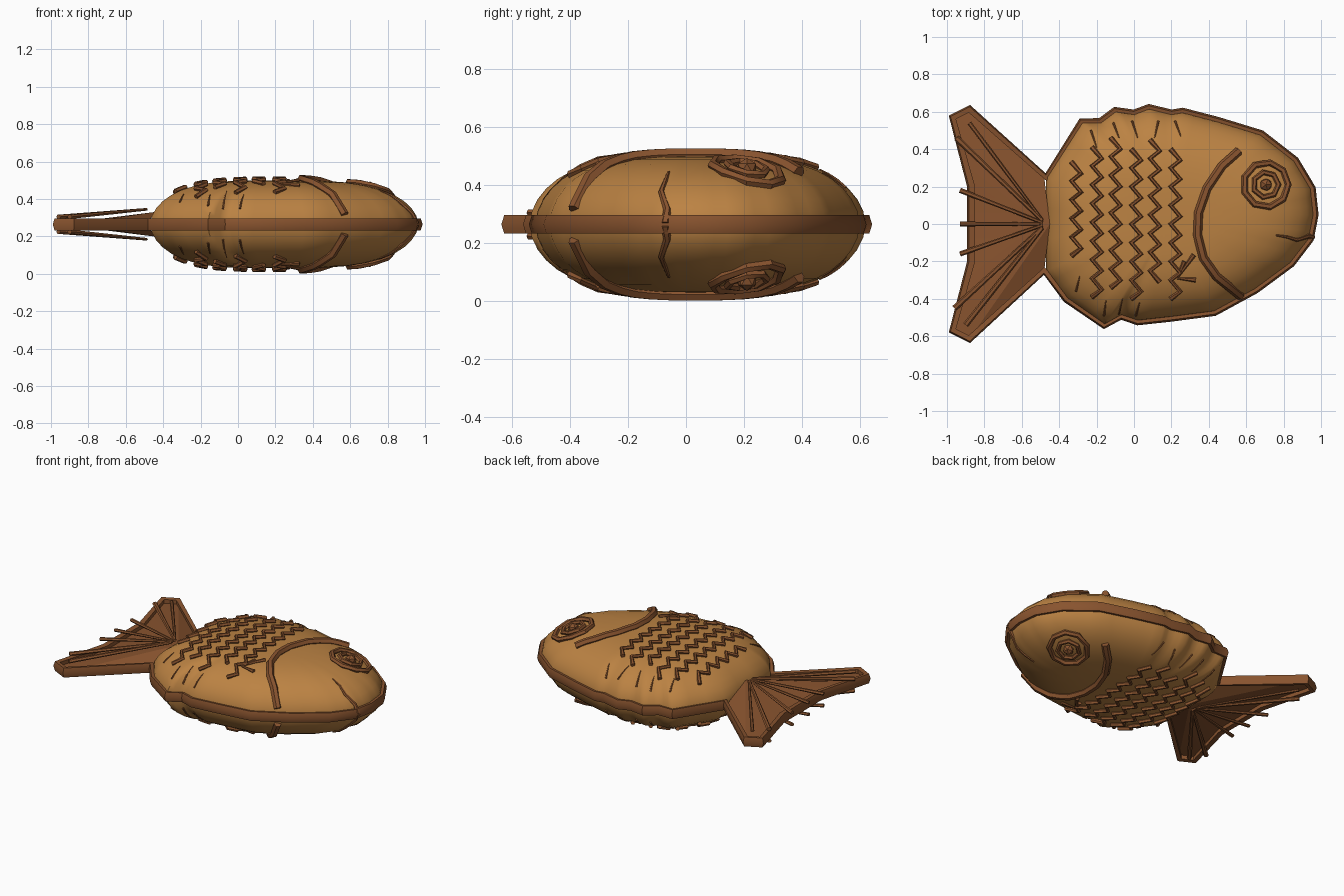
import bpy, bmesh, math
from mathutils import Vector

if "Cube" in bpy.data.objects:
    bpy.data.objects.remove(bpy.data.objects["Cube"])

MID, BULGE = 0.265, 0.235
CENTRE = Vector((0.2, 0.03))
BODY = [(-.47, .25), (-.28, .545), (-.18, .545), (-.10, .605), (0, .59), (.08, .62), (.2, .59), (.26, .6),
        (.45, .55), (.68, .48), (.86, .34), (.95, .19), (.965, .05), (.94, -.08), (.84, -.21), (.65, -.35),
        (.43, -.47), (.2, -.50), (.02, -.52), (-.07, -.49), (-.16, -.54), (-.36, -.40), (-.47, -.25)]
TAIL = [(-.48, -.25), (-.88, -.615), (-.97, -.57), (-.87, -.2), (-.87, .2), (-.97, .57), (-.88, .615), (-.48, .25)]


def material(name, rgb):
    m = bpy.data.materials.new(name)
    m.diffuse_color = (*rgb, 1)
    m.use_nodes = True
    m.node_tree.nodes["Principled BSDF"].inputs["Base Color"].default_value = m.diffuse_color
    return m


GOLD = material("golden_crust", (.50, .225, .056))
BROWN = material("toasted_brown", (.25, .088, .028))


def finish(name, bm, mat, angle=40):
    bmesh.ops.recalc_face_normals(bm, faces=bm.faces)
    me = bpy.data.meshes.new(name)
    bm.to_mesh(me)
    bm.free()
    me.materials.append(mat)
    ob = bpy.data.objects.new(name, me)
    bpy.context.collection.objects.link(ob)
    bpy.context.view_layer.objects.active = ob
    ob.select_set(True)
    bpy.ops.object.shade_smooth_by_angle(angle=math.radians(angle))
    ob.select_set(False)
    return ob


def profile(s):
    return BULGE * max(0, 1 - s ** 3.5) ** 0.55


def height(x, y):
    """Height of the puffed body above the middle plane."""
    d = Vector((x, y)) - CENTRE
    if d.length < 1e-5:
        return BULGE
    for i, a in enumerate(BODY):
        a = Vector(a) - CENTRE
        e = Vector(BODY[(i + 1) % len(BODY)]) - CENTRE - a
        den = d.x * e.y - d.y * e.x
        if abs(den) < 1e-9:
            continue
        t = (a.x * e.y - a.y * e.x) / den
        u = (a.x * d.y - a.y * d.x) / den
        if t > 0 and -1e-6 <= u <= 1 + 1e-6:
            return profile(min(1, 1 / t))
    return 0


def sweep(bm, pts, section, closed=False, taper=None):
    """Sweep a (side, up) section along 3D points."""
    n, k, rows = len(pts), len(section), []
    for i, p in enumerate(pts):
        a = pts[i - 1] if closed or i else p
        b = pts[(i + 1) % n] if closed or i < n - 1 else p
        tan = (b - a).normalized()
        if closed or 0 < i < n - 1:
            tan = ((p - a).normalized() + (b - p).normalized()).normalized()
        side = tan.cross(Vector((0, 0, 1))).normalized()
        up = side.cross(tan)
        r = taper[i] if taper else 1
        rows.append([bm.verts.new(p + side * s * r + up * u * r) for s, u in section])
    for i in range(n if closed else n - 1):
        q = rows[(i + 1) % n]
        for j in range(k):
            bm.faces.new((rows[i][j], rows[i][(j + 1) % k], q[(j + 1) % k], q[j]))
    if not closed:
        bm.faces.new(rows[0])
        bm.faces.new(rows[-1])


def hexagon(w, h):
    return [(w * math.cos(a * math.pi / 3), h * math.sin(a * math.pi / 3)) for a in range(6)]


def ridge(bm, xy, w, lift=0.0, closed=False, taper=None, steps=1):
    """Raised line hugging both the upper and lower skin."""
    pts = []
    for i in range(len(xy) if closed else len(xy) - 1):
        a, b = Vector(xy[i]), Vector(xy[(i + 1) % len(xy)])
        pts += [a.lerp(b, j / steps) for j in range(steps)]
    if not closed:
        pts.append(Vector(xy[-1]))
    if taper:
        taper = [taper[0] + (taper[1] - taper[0]) * i / (len(pts) - 1) for i in range(len(pts))]
    for sgn in (1, -1):
        path = [Vector((p.x, p.y, MID + sgn * (height(*p) + lift))) for p in pts]
        sweep(bm, path, hexagon(w, w), closed, taper)


# Puffed body: rings of the outline shrinking towards the centre
bm = bmesh.new()
edge = [Vector(a).lerp(Vector(BODY[(i + 1) % len(BODY)]), j / 3) for i, a in enumerate(BODY) for j in range(3)]
rings = [1, .985, .95, .9, .83, .74, .63, .5, .35, .18]
for sgn in (1, -1):
    rows = [[bm.verts.new((*(CENTRE + (p - CENTRE) * s), MID + sgn * profile(s))) for p in edge] for s in rings]
    for a, b in zip(rows, rows[1:]):
        for j in range(len(edge)):
            k = (j + 1) % len(edge)
            bm.faces.new((a[j], a[k], b[k], b[j]))
    bm.faces.new(rows[-1])
bmesh.ops.remove_doubles(bm, verts=bm.verts, dist=1e-4)
finish("body", bm, GOLD, 60)

# Tail: shallow fan rising to the root on both sides
bm = bmesh.new()
fan = [bm.verts.new((x, y, MID)) for x, y in TAIL]
for sgn in (1, -1):
    root = bm.verts.new((-.45, 0, MID + sgn * .065))
    for a, b in zip(fan, fan[1:] + fan[:1]):
        bm.faces.new((a, b, root))
finish("tail", bm, BROWN, 20)

# Seam rim around body and tail
bm = bmesh.new()
loop = [Vector((x, y, MID)) for x, y in BODY[:-1] + TAIL[:-1]]
sweep(bm, loop, [(-.022, 0), (-.012, .032), (.02, .028), (.02, -.028), (-.012, -.032)], True)
finish("seam_rim", bm, BROWN, 35)

# Tail rays
bm = bmesh.new()
for x, y, w in ((-.95, .46, .016), (-.86, .38, .007), (-.93, .18, .014), (-.93, 0, .013), (-.93, -.16, .014),
                (-.84, -.33, .007), (-.96, -.45, .016), (-.9, -.54, .016), (-.88, .54, .012)):
    for sgn in (1, -1):
        sweep(bm, [Vector((x, y, MID + sgn * .04)), Vector((-.49, y * .04, MID + sgn * .08))],
              hexagon(w, w * .8), taper=[1, .6])
finish("tail_rays", bm, BROWN)

# Scale rows: zigzag ridges
bm = bmesh.new()
for x, lo, hi in ((-.31, -.22, .33), (-.2, -.4, .41), (-.1, -.34, .46), (.01, -.4, .4), (.11, -.34, .45), (.22, -.4, .4)):
    y, path, right = hi, [], False
    while y > lo:
        path.append((x + (.027 if right else -.024), y))
        y -= .04 if right else .06
        right = not right
    ridge(bm, path, .014, .008)
finish("scale_rows", bm, BROWN)

# Gill ridge
bm = bmesh.new()
ridge(bm, [(.56, .39), (.47, .31), (.39, .19), (.345, .06), (.34, -.06), (.37, -.18), (.44, -.28), (.57, -.385)],
      .024, .007, steps=2)
finish("gill_ridge", bm, BROWN)

# Eye: two rings and a pupil on each side
bm = bmesh.new()
for r, w, n in ((.12, .018, 9), (.068, .015, 7)):
    ring = [(.705 + r * math.cos(i * math.tau / n), .21 + r * math.sin(i * math.tau / n)) for i in range(n)]
    ridge(bm, ring, w, .008, closed=True)
finish("eye_rings", bm, BROWN)
bm = bmesh.new()
for sgn in (1, -1):
    ball = bmesh.ops.create_icosphere(bm, subdivisions=1, radius=.036)["verts"]
    bmesh.ops.translate(bm, verts=ball, vec=(.705, .21, MID + sgn * (height(.705, .21) + .004)))
finish("pupils", bm, BROWN, 30)

# Mouth
bm = bmesh.new()
ridge(bm, [(.955, -.07), (.93, -.065), (.87, -.085), (.82, -.07), (.76, -.06)], .016, .002, taper=(1, .3))
finish("mouth", bm, BROWN)

# Fin strokes along back and belly, and the small side fin
bm = bmesh.new()
STROKES = [((-.23, .50), (-.2, .41)), ((-.11, .54), (-.08, .46)), ((-.01, .55), (.02, .46)), ((.13, .55), (.11, .46)),
           ((.22, .55), (.25, .47)), ((-.16, -.49), (-.15, -.41)), ((-.08, -.48), (-.06, -.40)), ((.01, -.49), (.03, -.42)),
           ((-.31, -.36), (-.29, -.28))]
for a, b in STROKES:
    ridge(bm, [a, b], .006, .002, taper=(1, .4), steps=3)
for tip in ((.32, -.165), (.33, -.30), (.27, -.2)):
    ridge(bm, [tip, (.23, -.29)], .013, .004, taper=(1, .4), steps=2)
finish("fin_strokes", bm, BROWN)
